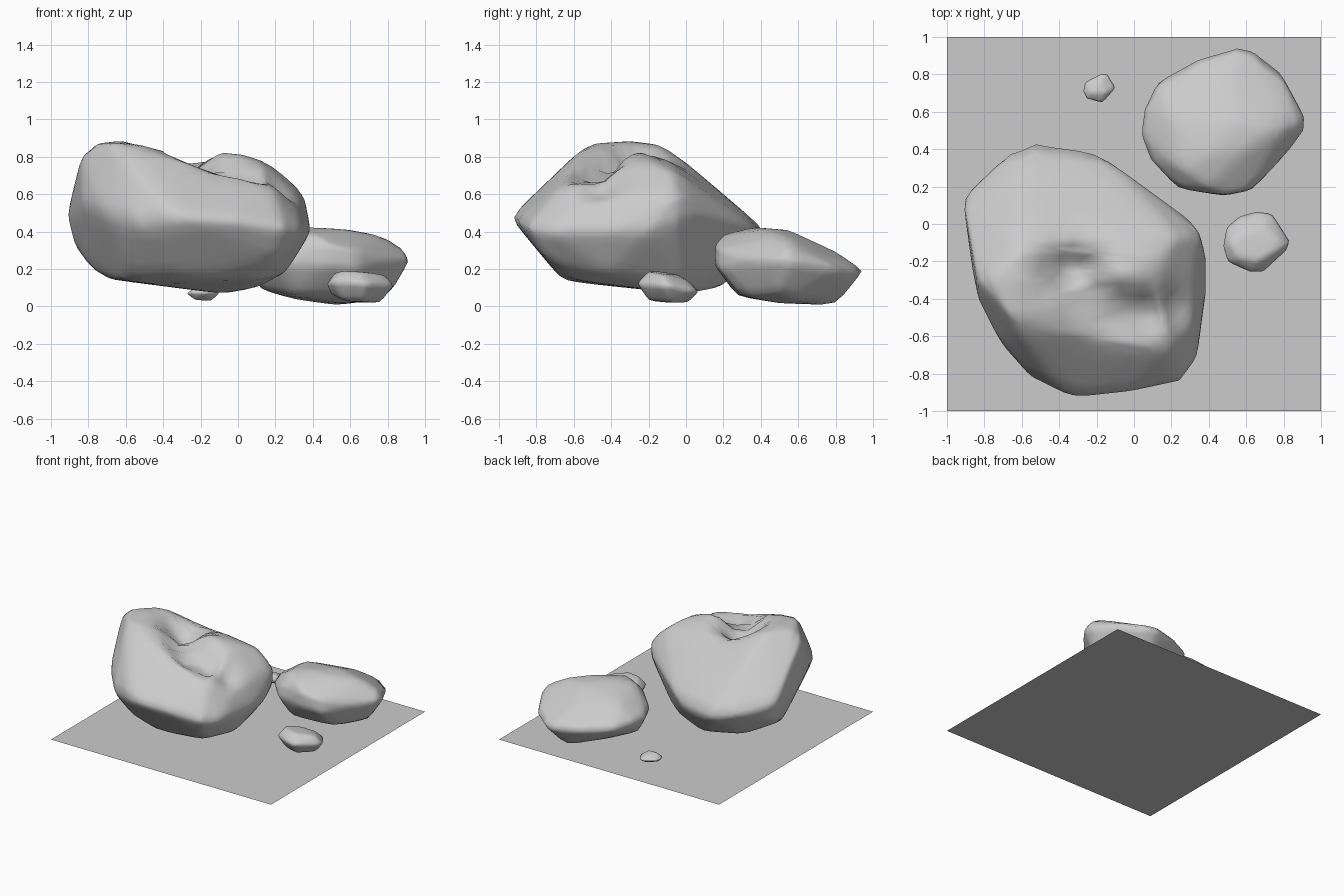
import bpy, bmesh, math


def rock(name, points, cuts=3, soften=(0.5,), dents=()):
    """Wrap corner points in a hull, refine it, soften it and press dents in."""
    bm = bmesh.new()
    for p in points:
        bm.verts.new(p)
    bmesh.ops.convex_hull(bm, input=bm.verts[:])
    bmesh.ops.delete(bm, geom=[v for v in bm.verts if not v.link_faces], context='VERTS')
    bmesh.ops.subdivide_edges(bm, edges=bm.edges[:], cuts=cuts, use_grid_fill=True)
    bmesh.ops.triangulate(bm, faces=bm.faces[:])
    for factor in soften:
        bmesh.ops.smooth_vert(bm, verts=bm.verts[:], factor=factor,
                              use_axis_x=True, use_axis_y=True, use_axis_z=True)
    for v in bm.verts:
        if v.co.z > 0.5:
            drop = 0
            for x, y, radius, depth in dents:
                d2 = (v.co.x - x) ** 2 + (v.co.y - y) ** 2
                drop = max(drop, depth * math.exp(-d2 / radius ** 2))
            v.co.z -= drop
    bmesh.ops.recalc_face_normals(bm, faces=bm.faces[:])
    for f in bm.faces:
        f.smooth = True
    mesh = bpy.data.meshes.new(name)
    bm.to_mesh(mesh)
    bm.free()
    obj = bpy.data.objects.new(name, mesh)
    bpy.context.collection.objects.link(obj)
    return obj


# Flat square base
bpy.ops.mesh.primitive_plane_add(size=2)
bpy.context.object.name = "ground_slab"

# Boulder: widest band, two-peaked crown, underside
band = [(-.92, .15, .48), (-.88, .1, .32), (-.65, .41, .4), (-.53, .46, .38),
        (-.24, .42, .4), (0, .24, .45), (.28, .04, .5), (.35, -.05, .45), (.39, -.2, .4),
        (.39, -.38, .4), (.345, -.72, .4), (.25, -.85, .42), (-.03, -.91, .46),
        (-.34, -.945, .48), (-.55, -.84, .45), (-.71, -.66, .5),
        (-.83, -.42, .55), (-.865, -.25, .5)]
crown = [(-.84, -.3, .81), (-.77, -.3, .87), (-.63, -.54, .87), (-.63, -.3, .887),
         (-.6, -.11, .865), (-.42, -.4, .855), (-.15, -.2, .825), (.03, -.27, .825),
         (.13, -.2, .79), (.22, -.05, .72), (.35, -.05, .61), (.17, -.65, .66),
         (-.03, -.68, .67), (.31, -.5, .57)]
under = [(-.69, -.2, .145), (-.56, -.55, .13), (-.3, -.66, .135), (.1, -.6, .14),
         (.25, -.4, .17), (-.07, 0, .065), (.1, 0, .095), (-.3, .2, .1),
         (-.6, .15, .14), (-.8, -.1, .21), (.2, -.75, .25)]
rock("boulder", band + crown + under, cuts=5, soften=(.5, .5), dents=[
    (-.32, -.25, .14, .2), (-.24, -.38, .12, .17), (-.1, -.46, .12, .15),
    (.05, -.48, .11, .13), (.2, -.45, .1, .07)])

# Medium stone
rock("medium_stone", [
    (.03, .48, .25), (.05, .62, .24), (.12, .77, .22), (.33, .885, .2),
    (.56, .95, .19), (.65, .93, .19), (.78, .83, .2), (.915, .58, .24),
    (.91, .5, .25), (.84, .4, .25), (.63, .18, .2), (.48, .15, .22), (.23, .19, .22),
    (.63, .19, .3), (.48, .155, .33), (.25, .2, .31),
    (.08, .35, .25), (.25, .3, .4), (.4, .2, .385), (.38, .37, .425), (.6, .4, .41),
    (.79, .52, .375), (.55, .55, .41), (.5, .8, .295), (.2, .6, .36), (.87, .55, .32),
    (.12, .45, .085), (.3, .27, .055), (.3, .6, .035), (.52, .8, .005), (.55, .5, .015),
    (.77, .6, .035), (.65, .3, .055), (.82, .5, .08)])

# Small stone
rock("small_stone", [
    (.475, -.12, .12), (.495, -.01, .1), (.56, .045, .09), (.65, .07, .08),
    (.74, .06, .08), (.835, -.09, .11), (.82, -.14, .11), (.69, -.26, .12),
    (.62, -.26, .13), (.5, -.205, .13), (.56, -.18, .192), (.66, -.2, .187),
    (.79, -.12, .17), (.6, -.04, .17), (.7, 0, .145), (.515, -.1, .18),
    (.5, -.1, .06), (.56, -.17, .03), (.67, -.2, .03), (.76, -.08, .018),
    (.65, .01, .018)])

# Pebble
rock("pebble", [
    (-.275, .71, .07), (-.265, .76, .07), (-.17, .808, .065), (-.14, .803, .065),
    (-.095, .73, .07), (-.17, .645, .075), (-.255, .67, .075), (-.22, .7, .107),
    (-.15, .7, .107), (-.18, .76, .1), (-.23, .7, .033), (-.14, .71, .03),
    (-.17, .76, .033)])
